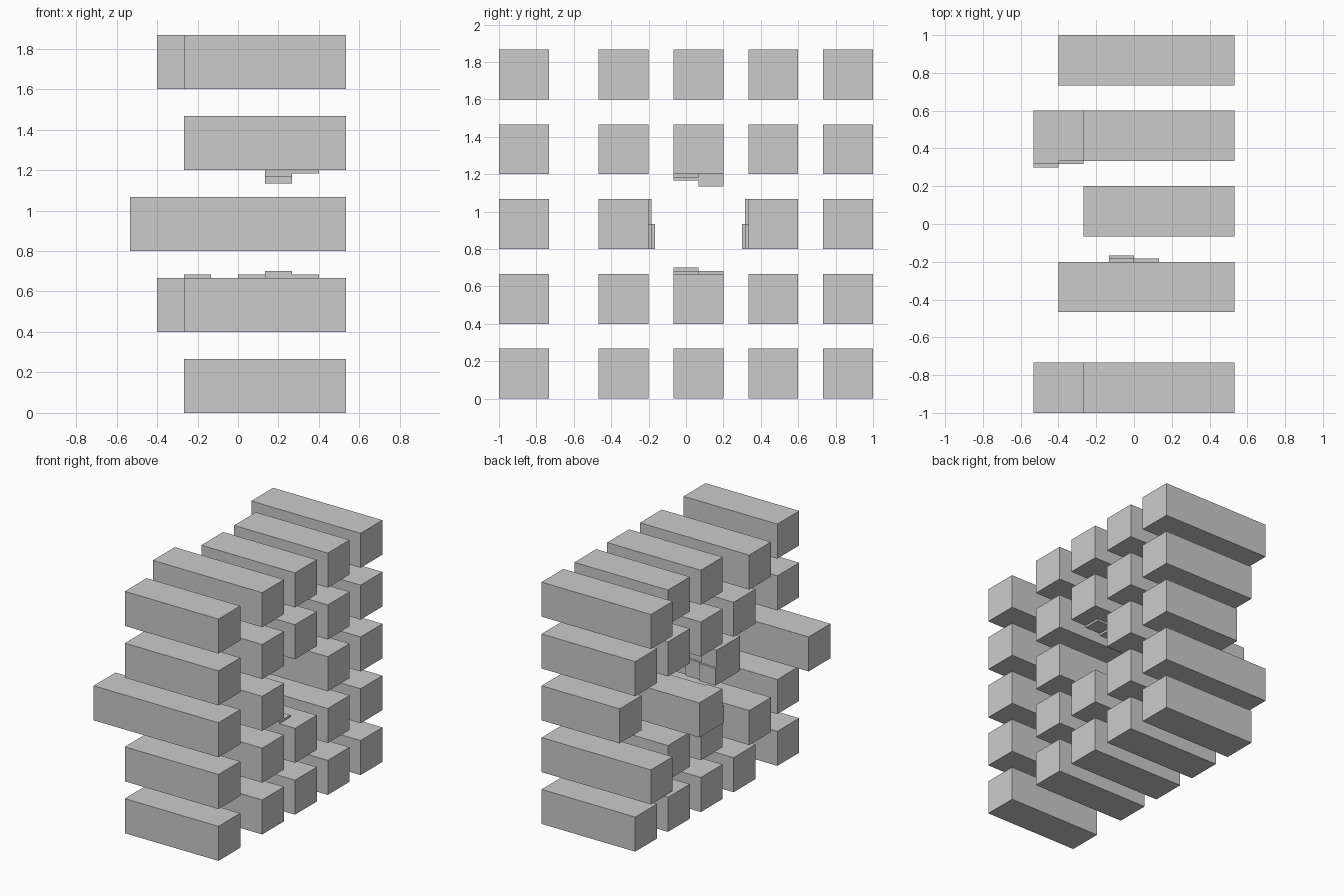
import bpy

# Remove the default cube only
cube = bpy.data.objects.get("Cube")
if cube:
    bpy.data.objects.remove(cube, do_unlink=True)

U = 2 / 30          # basic module
BEAM = 4 * U        # beam thickness
CELL = 2 * U        # relief cell size
RIGHT = 8 * U       # shared flush end of all beams

grey = bpy.data.materials.new("light_grey")
grey.use_nodes = True
grey.diffuse_color = (0.6, 0.6, 0.6, 1)
grey.node_tree.nodes["Principled BSDF"].inputs["Base Color"].default_value = (0.6, 0.6, 0.6, 1)


def box(name, lo, hi):
    """Axis-aligned box between two corners."""
    bpy.ops.mesh.primitive_cube_add(size=1)
    ob = bpy.context.object
    ob.name = name
    for v in ob.data.vertices:
        v.co = [a if c < 0 else b for c, a, b in zip(v.co, lo, hi)]
    ob.data.materials.append(grey)
    return ob


# Grid of beams: columns run front to back, rows bottom to top, centre left open
columns = [-15 * U, -7 * U, -U, 5 * U, 11 * U]
rows = [i * 6 * U for i in range(5)]
special_ends = {(0, 2): -8, (3, 2): -8,               # long beams
                (1, 1): -6, (4, 1): -6, (1, 4): -6, (4, 4): -6,
                (1, 2): -2, (4, 2): -2}               # short beams
for c, y in enumerate(columns):
    for r, z in enumerate(rows):
        if (c, r) == (2, 2):
            continue
        end = special_ends.get((c, r), -4) * U
        box(f"beam_column{c + 1}_row{r + 1}", (end, y, z),
            (RIGHT, y + BEAM, z + BEAM))

T = U / 4           # one relief step
y0, z0 = columns[2], rows[2]

# Stepped reliefs on the side walls of the opening: (cell along, upper, steps)
for name, wall, start, sign in (("front", columns[1] + BEAM, -2 * U, 1),
                                ("back", columns[3], -8 * U, -1)):
    for cell, upper, steps in ((0, 0, 2), (0, 1, 1), (1, 0, 1)):
        x, z = start + cell * CELL, z0 + upper * CELL
        ys = sorted((wall, wall + sign * steps * T))
        box(f"{name}_wall_relief", (x, ys[0], z), (x + CELL, ys[1], z + CELL))

# Stepped reliefs on the floor and ceiling: (x module, back half, steps)
floor_cells = ((-4, 0, 1), (0, 1, 1), (2, 0, 2), (4, 0, 1))
ceiling_cells = ((2, 0, 2), (2, 1, 4), (4, 0, 1))
for name, level, sign, cells in (("floor", rows[1] + BEAM, 1, floor_cells),
                                 ("ceiling", rows[3], -1, ceiling_cells)):
    for x, back, steps in cells:
        y = y0 + back * CELL
        zs = sorted((level, level + sign * steps * T))
        box(f"{name}_relief", (x * U, y, zs[0]), (x * U + CELL, y + CELL, zs[1]))
